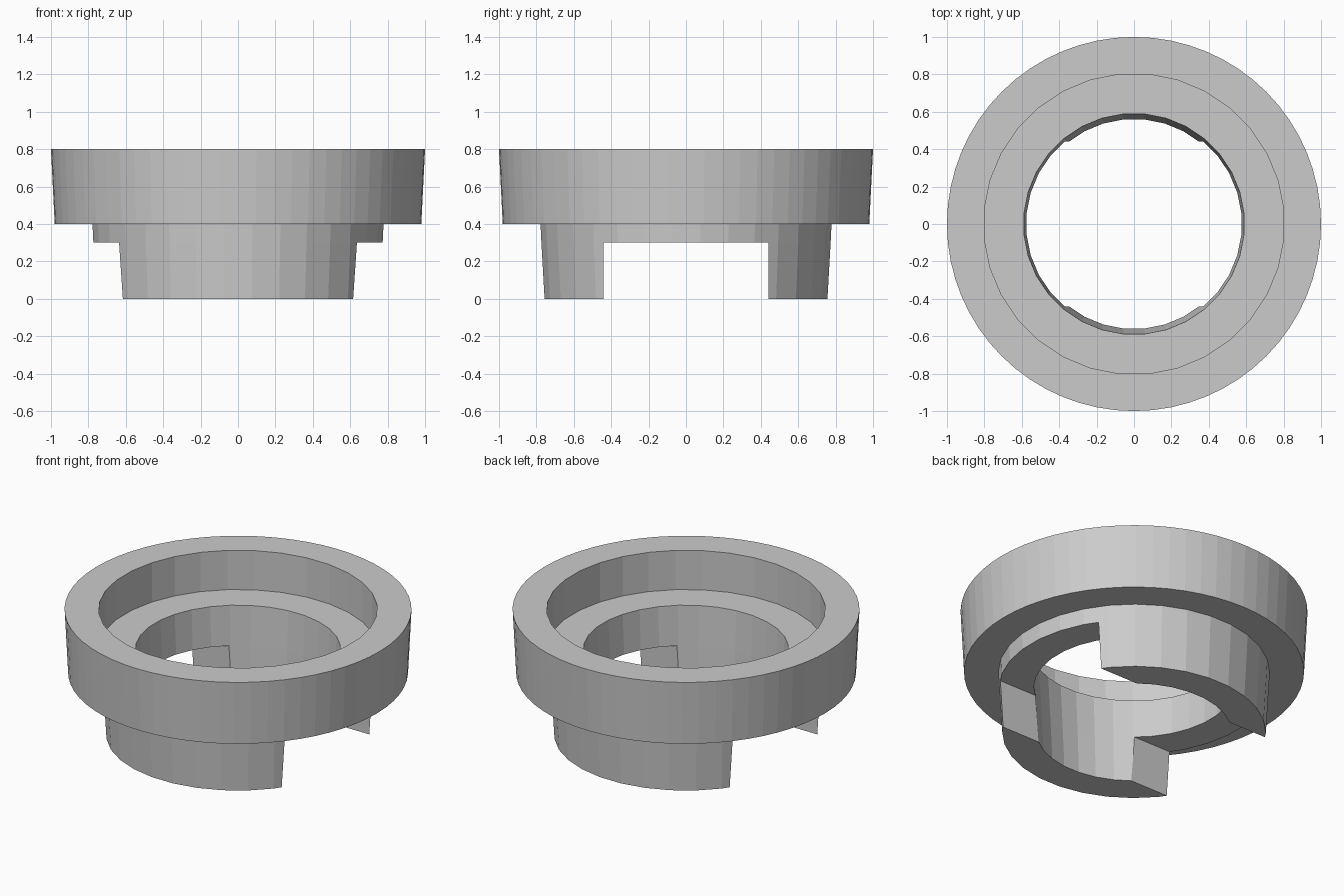
import bpy
import bmesh
from math import atan2, cos, hypot, pi, sin

cube = bpy.data.objects.get("Cube")
if cube:
    bpy.data.objects.remove(cube)

grey = bpy.data.materials.new("plain grey")
grey.use_nodes = True
colour = (0.6, 0.6, 0.6, 1)
grey.diffuse_color = colour
grey.node_tree.nodes["Principled BSDF"].inputs["Base Color"].default_value = colour

SIDES = 32       # the rim has twice as many
SLOT_Y = 0.44    # half width of the slot
SLOT_Z = 0.3     # height of the slot
EPS = 0.0001

bm = bmesh.new()


def add_ring(radius, z, sides, turn):
    """Ring of vertices, turned by a fraction of one side."""
    angles = [2 * pi * (i + turn) / sides for i in range(sides)]
    return [bm.verts.new((radius * cos(a), radius * sin(a), z)) for a in angles]


def join(a, b):
    """Wall between two rings with the same number of sides."""
    for i in range(len(a)):
        bm.faces.new((a[i - 1], a[i], b[i], b[i - 1]))


def join_rim(coarse, fine):
    """Flat band between a neck ring and a rim ring."""
    for i in range(SIDES):
        j = 2 * i
        bm.faces.new((coarse[i - 1], coarse[i], fine[j + 1], fine[j], fine[j - 1]))


# Outer rim
rim_top = add_ring(1.0, 0.8, 2 * SIDES, 0)
rim_base = add_ring(0.98, 0.4, 2 * SIDES, 0)
join(rim_top, rim_base)

# Neck, bore and recess
profile = [
    (0.782, 0.4), (0.777, SLOT_Z), (0.76, 0),    # neck
    (0.562, 0), (0.577, SLOT_Z), (0.591, 0.55),  # bore
    (0.804, 0.55), (0.804, 0.8),                 # recess
]
rings = [add_ring(r, z, SIDES, 0.5) for r, z in profile]
for a, b in zip(rings, rings[1:]):
    join(a, b)
join_rim(rings[0], rim_base)
join_rim(rings[-1], rim_top)

# Slot across the neck, leaving a curved leg at the front and the back
for side in (-1, 1):
    low = [f for f in bm.faces if f.calc_center_median().z < SLOT_Z - EPS]
    geom = set(low)
    for f in low:
        geom.update(f.edges)
        geom.update(f.verts)
    bmesh.ops.bisect_plane(bm, geom=list(geom), dist=EPS / 10,
                           plane_co=(0, side * SLOT_Y, 0), plane_no=(0, 1, 0))
gap = []
for f in bm.faces:
    centre = f.calc_center_median()
    if centre.z < SLOT_Z - EPS and abs(centre.y) < SLOT_Y:
        gap.append(f)
bmesh.ops.delete(bm, geom=gap, context="FACES")

for sx in (-1, 1):
    half = [v for v in bm.verts if v.co.x * sx > 0 and v.co.z < SLOT_Z + EPS]
    # Flat ends of the legs
    for sy in (-1, 1):
        end = [v for v in half if abs(v.co.y - sy * SLOT_Y) < EPS]
        cx = sum(v.co.x for v in end) / len(end)
        cz = sum(v.co.z for v in end) / len(end)
        end.sort(key=lambda v: atan2(v.co.z - cz, v.co.x - cx))
        bm.faces.new(end)
    # Roof of the slot
    roof = [v for v in half if v.co.z > SLOT_Z - EPS and abs(v.co.y) < SLOT_Y + EPS]
    roof.sort(key=lambda v: v.co.y)
    outer = [v for v in roof if hypot(v.co.x, v.co.y) > 0.67]
    inner = [v for v in roof if v not in outer]
    bm.faces.new(outer + inner[::-1])

bmesh.ops.recalc_face_normals(bm, faces=bm.faces)
mesh = bpy.data.meshes.new("stepped_collar")
bm.to_mesh(mesh)
bm.free()
mesh.materials.append(grey)
collar = bpy.data.objects.new("stepped_collar", mesh)
bpy.context.collection.objects.link(collar)
